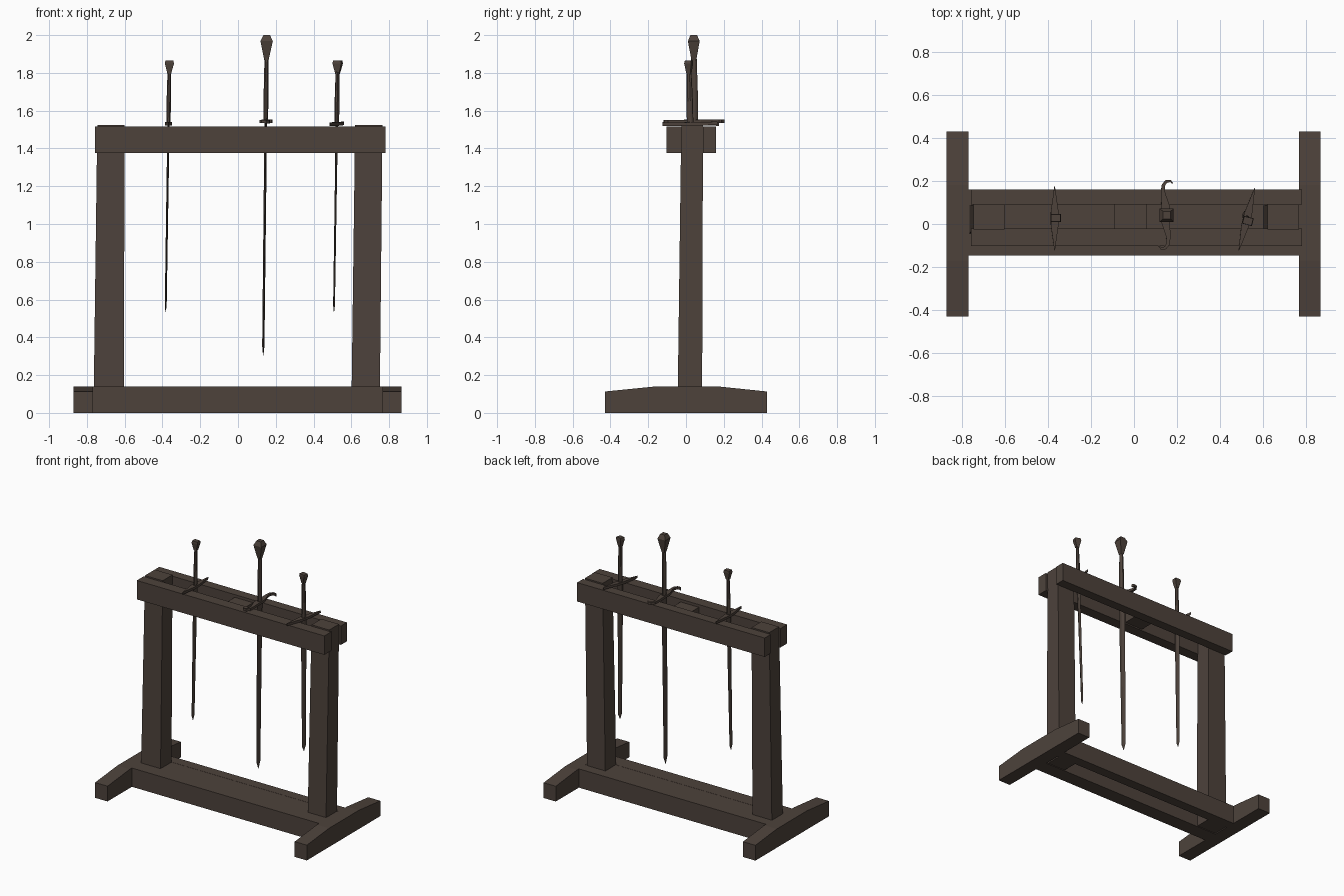
import bpy, bmesh, math
from mathutils import Vector, Matrix

if "Cube" in bpy.data.objects:
    bpy.data.objects.remove(bpy.data.objects["Cube"])

wood = bpy.data.materials.new("dark_brown")
wood.diffuse_color = (0.075, 0.055, 0.044, 1)
wood.use_nodes = True
wood.node_tree.nodes["Principled BSDF"].inputs["Base Color"].default_value = wood.diffuse_color


def make(name, bm):
    bmesh.ops.recalc_face_normals(bm, faces=bm.faces)
    me = bpy.data.meshes.new(name)
    bm.to_mesh(me)
    bm.free()
    me.materials.append(wood)
    ob = bpy.data.objects.new(name, me)
    bpy.context.collection.objects.link(ob)
    return ob


def loft(bm, rings):
    """Skin a list of equally long point rings and cap both ends."""
    vs = [[bm.verts.new(p) for p in r] for r in rings]
    n = len(vs[0])
    for a, b in zip(vs, vs[1:]):
        for i in range(n):
            bm.faces.new((a[i], a[(i + 1) % n], b[(i + 1) % n], b[i]))
    bm.faces.new(vs[0])
    bm.faces.new(vs[-1])


def rect(x0, x1, y0, y1, z):
    return [(x0, y0, z), (x1, y0, z), (x1, y1, z), (x0, y1, z)]


def beam(name, low, high, z0, z1):
    bm = bmesh.new()
    loft(bm, [rect(*low, z0), rect(*high, z1)])
    return make(name, bm)


def block(name, x0, x1, y0, y1, z0, z1):
    return beam(name, (x0, x1, y0, y1), (x0, x1, y0, y1), z0, z1)


# feet with sloping tops
profile = [(-0.43, 0), (0.43, 0), (0.43, 0.113), (0.18, 0.139), (-0.17, 0.139), (-0.43, 0.113)]
for name, x0, x1 in (("left_foot", -0.87, -0.768), ("right_foot", 0.766, 0.865)):
    bm = bmesh.new()
    loft(bm, [[(x, y, z) for y, z in profile] for x in (x0, x1)])
    make(name, bm)

# base beams with a board closing the gap between them
block("front_base_beam", -0.768, 0.766, -0.145, -0.035, 0, 0.139)
block("back_base_beam", -0.768, 0.766, 0.085, 0.16, 0, 0.139)
block("base_board", -0.768, 0.766, -0.035, 0.085, 0.11, 0.138)

# slightly leaning posts
beam("left_post", (-0.765, -0.605, -0.045, 0.085), (-0.745, -0.60, -0.025, 0.09), 0.005, 1.525)
beam("right_post", (0.60, 0.75, -0.045, 0.085), (0.62, 0.765, -0.025, 0.09), 0.005, 1.525)

# top rails and the spacer between them
block("front_rail", -0.757, 0.78, -0.103, -0.022, 1.375, 1.515)
block("back_rail", -0.757, 0.78, 0.09, 0.16, 1.375, 1.515)
block("rail_spacer", -0.09, 0.06, -0.022, 0.09, 1.385, 1.495)


def ngon(hx, hy, z, n, turn=0.0):
    return [(hx * math.cos(turn + i * math.tau / n), hy * math.sin(turn + i * math.tau / n), z)
            for i in range(n)]


def sword(side, base, top, angle, blade, hilt, pommel, guard):
    """Local origin at the guard, blade along -z with its width along y."""
    base, top = Vector(base), Vector(top)
    axis = (top - base).normalized()
    mat = (Matrix.Translation(base) @ Vector((0, 0, 1)).rotation_difference(axis).to_matrix().to_4x4()
           @ Matrix.Rotation(angle, 4, 'Z'))
    # diamond-section blade, then grip, then flared pommel
    for part, rows, n, turn in (("blade", blade, 4, 0), ("grip", hilt, 8, math.pi / 8),
                                ("pommel", pommel, 4, math.pi / 4)):
        bm = bmesh.new()
        loft(bm, [ngon(hx, hy, z, n, turn) for hx, hy, z in rows])
        make(side + "_sword_" + part, bm).matrix_world = mat
    # guard: flat bar following a path of (x, y, half width)
    bm = bmesh.new()
    path = [Vector(p[:2]) for p in guard]
    rings = []
    for i, p in enumerate(path):
        d = (path[min(i + 1, len(path) - 1)] - path[max(i - 1, 0)]).normalized()
        s = Vector((d.y, -d.x)) * guard[i][2]
        h = 0.009
        a, b = p - s, p + s
        rings.append([(a.x, a.y, -h), (b.x, b.y, -h), (b.x, b.y, h), (a.x, a.y, h)])
    loft(bm, rings)
    make(side + "_sword_guard", bm).matrix_world = mat


# two smaller swords with pointed straight guards
small_blade = [(0.006, 0.025, 0), (0.005, 0.017, -0.96), (0.001, 0.002, -0.995)]
small_hilt = [(0.011, 0.018, 0), (0.013, 0.018, 0.12), (0.010, 0.014, 0.28)]
small_pommel = [(0.014, 0.016, 0.265), (0.034, 0.026, 0.32), (0.030, 0.024, 0.335)]
small_guard = [(0, -0.15, 0.001), (0, -0.03, 0.018), (0, 0.03, 0.018), (0, 0.15, 0.001)]
sword("left", (-0.368, 0.026, 1.53), (-0.363, 0.028, 1.86), 0,
      small_blade, small_hilt, small_pommel, small_guard)
sword("right", (0.523, 0.022, 1.53), (0.528, 0.014, 1.86), -0.25,
      small_blade, small_hilt, small_pommel, small_guard)

# large sword with an S-curved guard
big_guard = [(-0.033, -0.145, 0.002), (-0.022, -0.156, 0.005), (-0.002, -0.154, 0.007),
             (0.012, -0.135, 0.008), (0.012, -0.10, 0.010), (0.0, -0.035, 0.020),
             (0.0, 0.035, 0.020)]
big_guard += [(-x, -y, w) for x, y, w in big_guard[4::-1]]
big_blade = [(0.007, 0.032, 0), (0.006, 0.022, -1.19), (0.001, 0.002, -1.24)]
big_hilt = [(0.013, 0.022, 0), (0.014, 0.022, 0.15), (0.011, 0.016, 0.35)]
big_pommel = [(0.016, 0.018, 0.325), (0.046, 0.044, 0.425), (0.025, 0.025, 0.457)]
sword("middle", (0.147, 0.043, 1.543), (0.152, 0.041, 2.0), 0,
      big_blade, big_hilt, big_pommel, big_guard)
